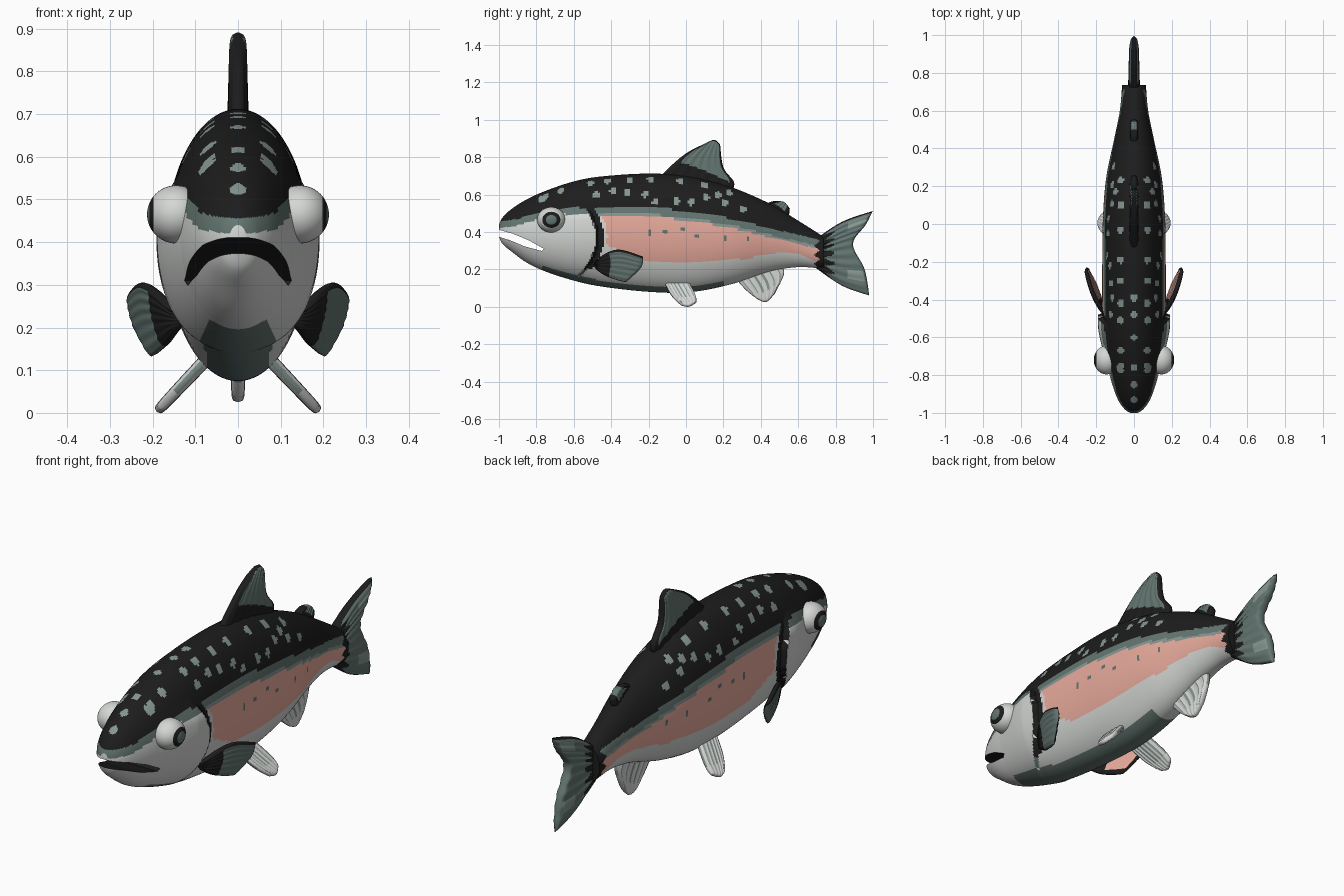
import bpy, bmesh, math
from mathutils import Vector, Matrix

if "Cube" in bpy.data.objects:
    bpy.data.objects.remove(bpy.data.objects["Cube"])

# Shared palette, same slot order on every object
PALETTE = [("black_back", (.012, .012, .012)), ("green_gray", (.127, .18, .165)),
           ("pale_green_gray", (.24, .31, .285)), ("silver_white", (.66, .68, .66)),
           ("salmon_pink", (.80, .40, .33))]
BLACK, GRAY, PALE, WHITE, PINK = range(5)
MATS = []
for name, c in PALETTE:
    m = bpy.data.materials.new(name)
    m.diffuse_color = (*c, 1)
    m.use_nodes = True
    m.node_tree.nodes["Principled BSDF"].inputs["Base Color"].default_value = m.diffuse_color
    MATS.append(m)


def finish(bm, name, angle=42):
    """Smooth shading with sharp edges kept, then make the object."""
    for f in bm.faces:
        f.smooth = True
    for e in bm.edges:
        e.smooth = len(e.link_faces) != 2 or e.calc_face_angle(0) < math.radians(angle)
    me = bpy.data.meshes.new(name)
    bm.to_mesh(me)
    bm.free()
    for m in MATS:
        me.materials.append(m)
    ob = bpy.data.objects.new(name, me)
    bpy.context.collection.objects.link(ob)
    return ob


def spline(pts, t):
    """Catmull-Rom through pts, t in 0..1."""
    n = len(pts) - 1
    i = min(int(t * n), n - 1)
    s = t * n - i
    p0, p1, p2, p3 = (pts[max(0, min(n, k))] for k in (i - 1, i, i + 1, i + 2))
    return tuple(.5 * (2 * b + (c - a) * s + (2 * a - 5 * b + 4 * c - d) * s * s
                       + (3 * b - a - 3 * c + d) * s ** 3) for a, b, c, d in zip(p0, p1, p2, p3))


def lin(table, y):
    if y <= table[0][0]:
        return table[0][1]
    for (a, p), (b, q) in zip(table, table[1:]):
        if y <= b:
            return p + (q - p) * (y - a) / (b - a)
    return table[-1][1]


def clamp(v):
    return max(0, min(1, v))


# Body stations: y, top, bottom, half width
STATIONS = [(-1, .44, .375, .02), (-.98, .478, .335, .05), (-.93, .525, .293, .085),
            (-.85, .575, .235, .115), (-.75, .62, .188, .14), (-.6, .67, .14, .163),
            (-.45, .697, .108, .168), (-.2, .712, .08, .168), (.02, .697, .078, .165),
            (.24, .64, .12, .148), (.45, .55, .188, .105), (.6, .46, .212, .075),
            (.735, .375, .203, .063)]
BACK_LINE = [(-1, .455), (-.9, .47), (-.8, .5), (-.65, .53), (-.2, .53), (0, .515),
             (.25, .47), (.45, .42), (.75, .35)]
PINK_LOW = [(-.44, .34), (-.25, .245), (.02, .235), (.3, .255), (.5, .29), (.6, .285), (.7, .24)]
SIDE_SPOTS = [(-.39, .62), (-.315, .615), (-.22, .6), (-.165, .56), (-.05, .567), (.03, .56),
              (.107, .583), (.21, .556), (.305, .52), (-.77, .575), (-.48, .6), (.17, .6)]
TOP_SPOTS = [(0, y) for y in (-.93, -.85, -.76, -.6, -.48, -.39)] + \
            [(.07, y) for y in (-.75, -.67, -.51, -.42, -.3, -.19, -.03, .1, .23)]
FLANK_SPOTS = [(-.19, .395), (-.11, .395), (-.02, .41), (.06, .375), (.21, .365), (.33, .365)]


def gill_edge(z):
    return -.475 - 2.3 * (z - .37) ** 2


def near(a, b, spots, r):
    return any((a - p) ** 2 + (b - q) ** 2 < r * r for p, q in spots)


def body_colour(c, n):
    x, y, z = c
    top, edge = lin(BACK_LINE, y), gill_edge(z)
    if y > .7 + .012 * math.sin(z * 130):
        return BLACK
    if z > .2 and edge - .004 <= y < edge + .035:
        return BLACK
    if z > top:
        spot = near(y, z, SIDE_SPOTS, .019) or near(abs(x), y, TOP_SPOTS, .018)
        return PALE if spot else BLACK
    if z > top - .035:
        return GRAY
    if y > edge and z > .2:
        if z > top - .05:
            return PALE
        if y > edge + .055 and z > lin(PINK_LOW, y):
            return GRAY if near(y, z, FLANK_SPOTS, .011) else PINK
    if n.z < -.74 and -.77 < y < .2:
        return GRAY
    return WHITE


# Body: lofted elliptical rings with raised gill covers
bm = bmesh.new()
RINGS, SEG = 216, 112
rings = []
for i in range(RINGS + 1):
    y, top, bot, w = spline(STATIONS, i / RINGS)
    ring = []
    for k in range(SEG):
        a = 2 * math.pi * k / SEG
        z = (top + bot) / 2 + (top - bot) / 2 * math.sin(a)
        x = w * math.cos(a)
        if y < gill_edge(z):
            x *= 1 + .14 * clamp((y + .78) / .22) * clamp((.56 - z) / .08)
        ring.append(bm.verts.new((x, y, z)))
    rings.append(ring)
for a, b in zip(rings, rings[1:]):
    for k in range(SEG):
        j = (k + 1) % SEG
        bm.faces.new((a[k], a[j], b[j], b[k]))
bm.faces.new(rings[0])
bm.faces.new(rings[-1])
bmesh.ops.recalc_face_normals(bm, faces=bm.faces)
bm.normal_update()
for f in bm.faces:
    f.material_index = body_colour(f.calc_center_median(), f.normal)
body = finish(bm, "body")

# Mouth: curved wedge cut through the snout
bm = bmesh.new()
wedge = [(-1.05, .425), (-.93, .392), (-.84, .355), (-.76, .31),
         (-.77, .298), (-.86, .322), (-.94, .355), (-1.05, .39)]
face = bm.faces.new([bm.verts.new((-.3, y, z)) for y, z in wedge])
ext = bmesh.ops.extrude_face_region(bm, geom=[face])
bmesh.ops.translate(bm, vec=(.6, 0, 0), verts=[v for v in ext["geom"] if isinstance(v, bmesh.types.BMVert)])
bmesh.ops.recalc_face_normals(bm, faces=bm.faces)
cutter = finish(bm, "mouth_cutter")
cutter.hide_render = True
mod = body.modifiers.new("mouth", "BOOLEAN")
mod.operation, mod.solver, mod.object = "DIFFERENCE", "EXACT", cutter
bpy.context.view_layer.update()
cut = bpy.data.meshes.new_from_object(body.evaluated_get(bpy.context.evaluated_depsgraph_get()))
bm = bmesh.new()
bm.from_mesh(cut)
bpy.data.objects.remove(body)
bpy.data.objects.remove(cutter)
finish(bm, "body")


def fin(name, rows, thick, place, colour, nu=28, nv=40, rays=7):
    """Rounded ribbed fin lofted through rows from root to tip."""
    bm = bmesh.new()
    for side in (1, -1):
        grid = []
        for i in range(nu + 1):
            u = i / nu
            line = []
            for k in range(nv + 1):
                v = k / nv
                a, b = spline([spline(r, v) for r in rows], u)
                t = math.sqrt(max(0, 1 - (2 * v - 1) ** 6) * max(0, 1 - (2 * u - 1) ** 8))
                t *= thick * (1 - .25 * u) * (1 + .1 * math.cos(2 * math.pi * rays * v))
                line.append(bm.verts.new(place(a, b, side * t)))
            grid.append(line)
        for i in range(nu):
            for k in range(nv):
                f = bm.faces.new((grid[i][k], grid[i][k + 1], grid[i + 1][k + 1], grid[i + 1][k]))
                f.material_index = colour((i + .5) / nu, (k + .5) / nv, side)
    bmesh.ops.remove_doubles(bm, verts=bm.verts, dist=1e-5)
    bmesh.ops.recalc_face_normals(bm, faces=bm.faces)
    finish(bm, name, 60)


def upright(a, b, o):
    return (o, a, b)


# Dorsal fin
fin("dorsal_fin", [[(-.17, .66), (.05, .64), (.24, .6)], [(-.1, .735), (.08, .72), (.257, .665)],
                   [(0, .82), (.1, .8), (.2, .745)], [(.1, .872), (.15, .892), (.182, .87)]],
    .024, upright, lambda u, v, s: BLACK if v < .12 or v > .9 or u < .52 - .25 * v or u > .96 else GRAY)

# Adipose fin
fin("adipose_fin", [[(.39, .53), (.45, .5), (.51, .45)], [(.45, .56), (.5, .535), (.548, .49)],
                    [(.48, .565), (.525, .56), (.555, .525)]],
    .022, upright, lambda u, v, s: GRAY if u > .5 and .25 < v < .75 else BLACK)


# Tail fin
def tail_colour(u, v, s):
    if u < .33 + .07 * math.cos(v * 44) or v < .04:
        return BLACK
    return PALE if .62 < u < .93 and (.1 < v < .24 or .76 < v < .86) else GRAY


fin("tail_fin", [[(.67, .345), (.67, .31), (.67, .285), (.67, .25), (.67, .225)],
                 [(.83, .452), (.83, .39), (.82, .32), (.83, .21), (.83, .115)],
                 [(.998, .512), (.962, .44), (.893, .335), (.955, .2), (.98, .06)]],
    .03, upright, tail_colour, nv=64, rays=10)

# Anal fin
fin("anal_fin", [[(.24, .18), (.36, .21), (.48, .25)], [(.32, .09), (.42, .11), (.525, .185)],
                 [(.385, .038), (.43, .026), (.475, .07)]],
    .018, upright, lambda u, v, s: PALE if u < .65 and math.cos(v * 44) > .75 else WHITE)


def pectoral_x(y, z):
    return .12 + .13 * clamp((y + .5) / .25) ** .6 + .2 * (z - .25)


def pectoral_colour(u, v, s):
    if u < .42 or v < .12:
        return BLACK
    if s < 0:
        return PINK if u < .93 and v < .85 else BLACK
    return GRAY


# Paired fins and eyes
for sx, tag in ((1, "right"), (-1, "left")):
    fin("pectoral_fin_" + tag,
        [[(-.49, .235), (-.49, .22), (-.48, .2)], [(-.43, .285), (-.42, .23), (-.43, .165)],
         [(-.35, .305), (-.34, .23), (-.36, .14)], [(-.23, .268), (-.24, .21), (-.32, .132)]],
        .014, lambda a, b, o: (sx * (pectoral_x(a, b) + o), a - .35 * o, b), pectoral_colour)
    fin("pelvic_fin_" + tag,
        [[(-.13, -.04), (-.08, -.04), (0, -.04)], [(-.08, .09), (-.02, .1), (.05, .09)],
         [(-.025, .165), (.015, .174), (.055, .145)]],
        .015, lambda a, b, o: (sx * (.07 + .69 * b + .73 * o), a, .13 - .73 * b + .69 * o),
        lambda u, v, s: PALE if u < .6 and math.cos(v * 44) > .75 else WHITE)

    # Eye: poles point sideways so iris and pupil are clean rings
    bm = bmesh.new()
    bmesh.ops.create_uvsphere(bm, u_segments=40, v_segments=32, radius=1,
                              matrix=Matrix.Rotation(math.radians(90), 4, "Y"))
    for f in bm.faces:
        d = f.calc_center_median().normalized().x * sx
        f.material_index = GRAY if d > .93 else BLACK if d > .8 else WHITE
    bmesh.ops.transform(bm, verts=bm.verts,
                        matrix=Matrix.Translation((sx * .145, -.72, .465)) @ Matrix.Diagonal((.068, .076, .068, 1)))
    finish(bm, "eye_" + tag)
